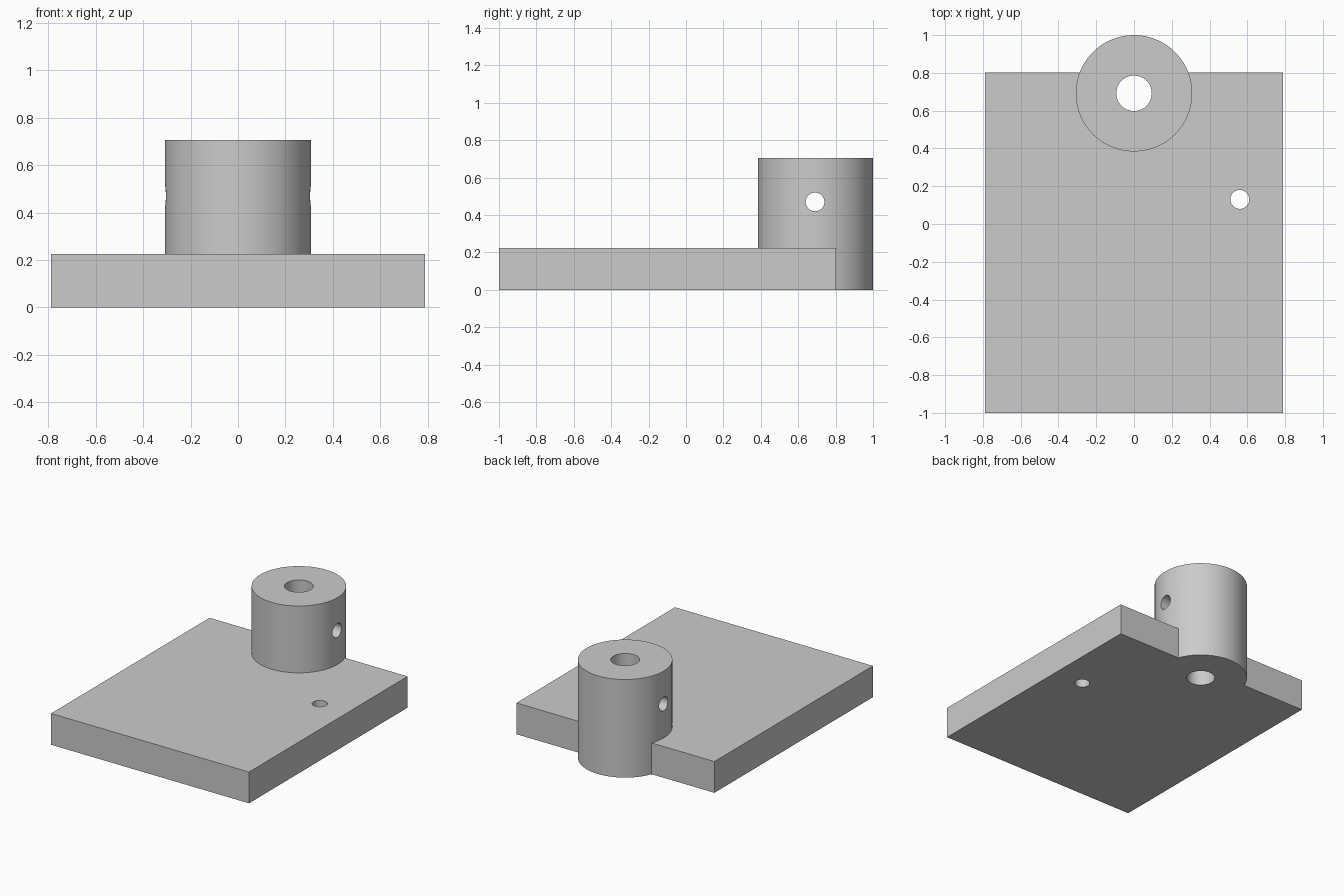
import bpy
from math import radians

cube = bpy.data.objects.get("Cube")
if cube:
    bpy.data.objects.remove(cube, do_unlink=True)

# Plain grey for the whole bracket
GREY = (0.6, 0.6, 0.6, 1.0)
grey = bpy.data.materials.new("light grey")
grey.use_nodes = True
grey.diffuse_color = GREY
grey.node_tree.nodes["Principled BSDF"].inputs["Base Color"].default_value = GREY

PLATE_W, PLATE_FRONT, PLATE_BACK, PLATE_H = 1.576, -1.0, 0.802, 0.225
BOSS_Y, BOSS_R, BOSS_H = 0.692, 0.308, 0.706


def cylinder(name, radius, depth, location, rotation=(0, 0, 0), sides=96):
    bpy.ops.mesh.primitive_cylinder_add(vertices=sides, radius=radius, depth=depth,
                                        location=location, rotation=rotation)
    obj = bpy.context.object
    obj.name = name
    obj.data.materials.append(grey)
    return obj


def combine(target, other, operation):
    mod = target.modifiers.new(operation.lower(), 'BOOLEAN')
    mod.operation = operation
    mod.solver = 'EXACT'
    mod.object = other
    bpy.context.view_layer.objects.active = target
    bpy.ops.object.modifier_apply(modifier=mod.name)
    bpy.data.objects.remove(other, do_unlink=True)


# Base plate
bpy.ops.mesh.primitive_cube_add(
    size=1, location=(0, (PLATE_FRONT + PLATE_BACK) / 2, PLATE_H / 2))
plate = bpy.context.object
plate.name = "base_plate_with_boss"
plate.scale = (PLATE_W, PLATE_BACK - PLATE_FRONT, PLATE_H)
bpy.ops.object.transform_apply(location=True, rotation=True, scale=True)
plate.data.materials.append(grey)

# Round boss overhanging the back edge
combine(plate, cylinder("boss", BOSS_R, BOSS_H, (0, BOSS_Y, BOSS_H / 2)), 'UNION')

# Shaft bore, cross hole through the boss, and small hole in the plate
combine(plate, cylinder("shaft_bore", 0.094, 2, (0, BOSS_Y, 0.4)), 'DIFFERENCE')
combine(plate, cylinder("cross_hole", 0.05, 1, (0, BOSS_Y - 0.002, 0.47),
                        (0, radians(90), 0), 48), 'DIFFERENCE')
combine(plate, cylinder("plate_hole", 0.05, 1, (0.56, 0.13, 0.1), sides=48), 'DIFFERENCE')

# Smooth round walls, crisp edges
bpy.ops.object.select_all(action='DESELECT')
plate.select_set(True)
bpy.context.view_layer.objects.active = plate
bpy.ops.object.shade_smooth_by_angle(angle=radians(30))
